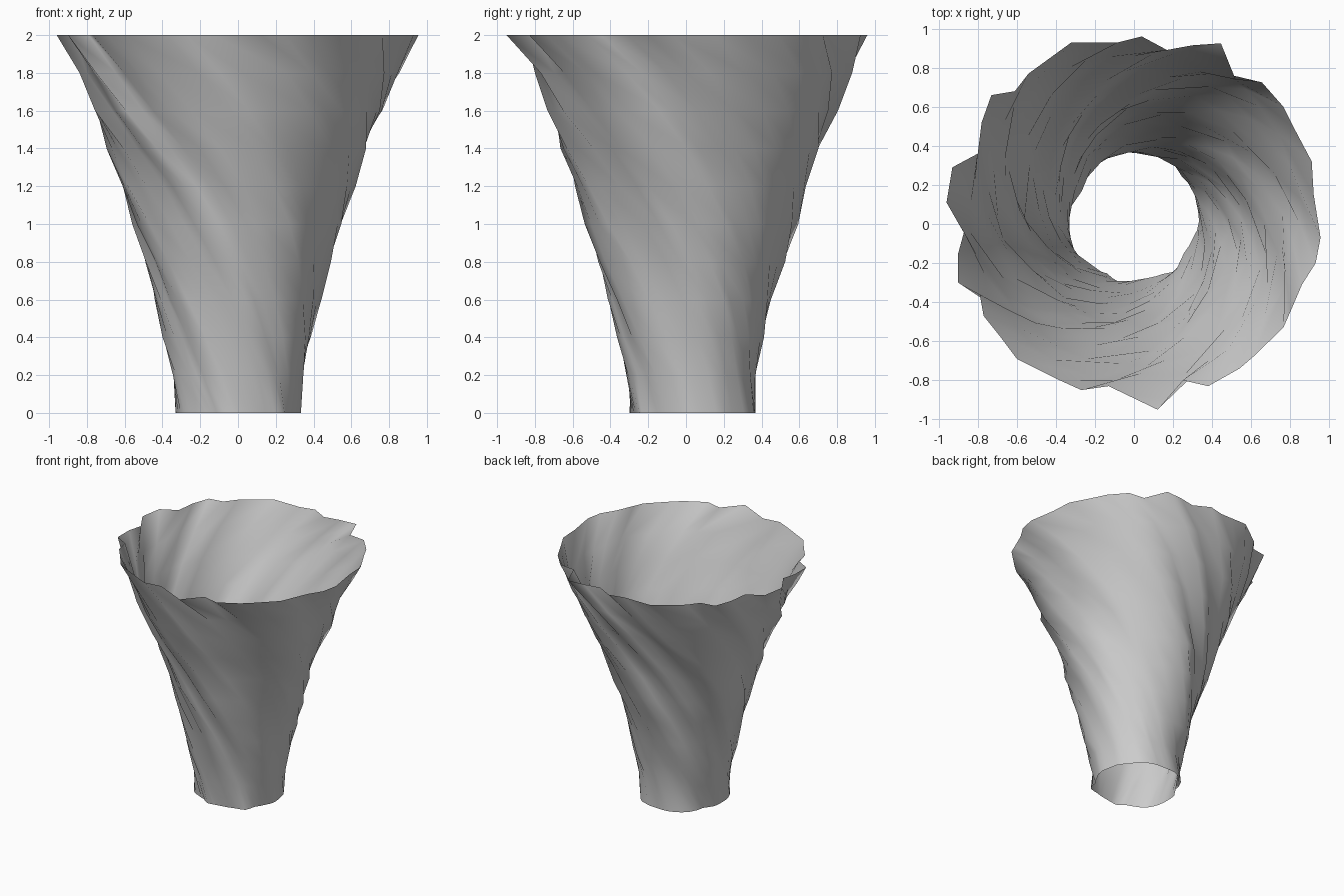
import bpy, bmesh, math, random

if "Cube" in bpy.data.objects:
    bpy.data.objects.remove(bpy.data.objects["Cube"])

random.seed(4)

# Ragged rim outline (x, y), going clockwise seen from above
RIM = [(.04, .96), (.17, .89), (.30, .915), (.445, .925), (.52, .74), (.655, .725),
       (.765, .60), (.82, .49), (.91, .32), (.92, .15), (.955, -.07), (.93, -.20),
       (.86, -.31), (.80, -.45), (.765, -.53), (.61, -.68), (.54, -.74), (.38, -.83),
       (.25, -.80), (.12, -.95), (-.13, -.83), (-.27, -.85), (-.38, -.80), (-.60, -.69),
       (-.69, -.57), (-.77, -.47), (-.79, -.36), (-.90, -.30), (-.90, -.15), (-.87, -.04),
       (-.96, .11), (-.93, .29), (-.80, .36), (-.78, .52), (-.73, .66), (-.61, .68),
       (-.54, .77), (-.32, .93), (-.19, .93), (-.08, .93)]
# Foot radius every 15 degrees, and mean radius of each level
FOOT = [.333, .335, .35, .345, .375, .37, .365, .375, .37, .355, .31, .335,
        .33, .335, .335, .32, .285, .31, .287, .285, .295, .33, .295, .31]
MEAN = [.315, .345, .39, .428, .48, .54, .595, .67, .75, .825, .88]
TWIST = math.radians(110)
SHIFT_Y = .025


def foot_radius(a):
    f = (a / math.tau * 24) % 24
    i = int(f)
    return FOOT[i] + (FOOT[(i + 1) % 24] - FOOT[i]) * (f - i)


n, levels = len(RIM), len(MEAN) - 1
folds = [random.uniform(-.035, .035) for _ in range(n)]

# Twisted funnel wall, folds spiralling from foot to rim
bm = bmesh.new()
rings = []
for k, mean in enumerate(MEAN):
    t = k / levels
    ring = []
    for i, (x, y) in enumerate(RIM):
        top_a, top_r = math.atan2(y, x), math.hypot(x, y)
        a = top_a + TWIST * (1 - t)
        if k == levels:
            co = (x, y, 2)
        elif k == 0:
            r = foot_radius(a)
            co = (r * math.cos(a), r * math.sin(a), 0)
        else:
            dev = (top_r / .9 - 1) * t ** 2 * .6 + folds[i] * math.sin(math.pi * t)
            r = mean * (1 + dev + random.uniform(-.022, .022))
            co = (r * math.cos(a), r * math.sin(a) + SHIFT_Y, 2 * t)
        ring.append(bm.verts.new(co))
    rings.append(ring)
for lo, hi in zip(rings, rings[1:]):
    for i in range(n):
        j = (i + 1) % n
        bm.faces.new((lo[i], hi[i], hi[j], lo[j])).smooth = True

mesh = bpy.data.meshes.new("twisted_funnel")
bm.to_mesh(mesh)
bm.free()
bpy.context.collection.objects.link(bpy.data.objects.new("twisted_funnel", mesh))
